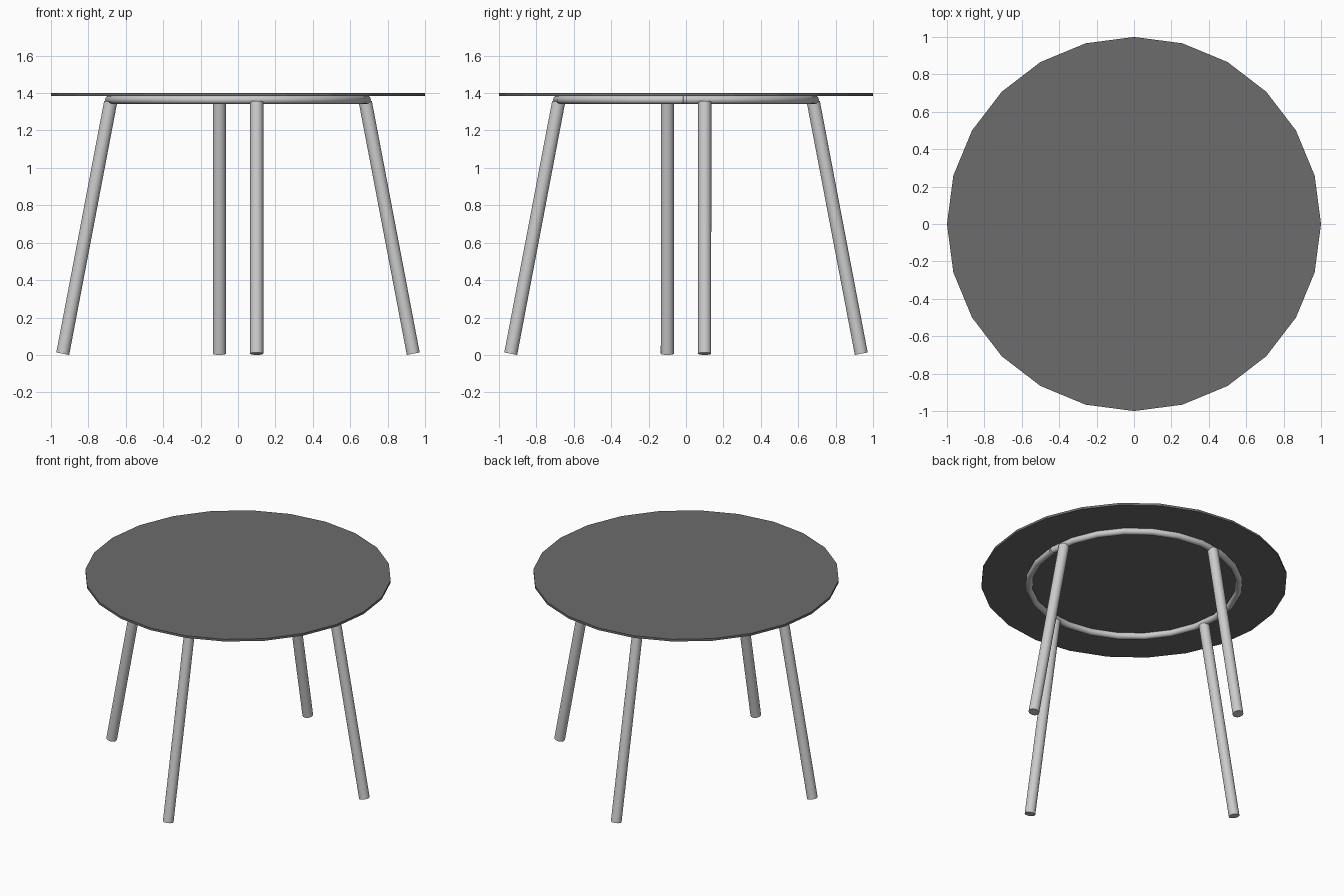
import bpy, bmesh
from math import radians, cos, sin
from mathutils import Vector, Matrix

if "Cube" in bpy.data.objects:
    bpy.data.objects.remove(bpy.data.objects["Cube"])


def smooth(ob):
    bpy.ops.object.select_all(action='DESELECT')
    ob.select_set(True)
    bpy.context.view_layer.objects.active = ob
    bpy.ops.object.shade_smooth_by_angle(angle=radians(35))


def rod(name, a, b, r, sides=24):
    a, b = Vector(a), Vector(b)
    bpy.ops.mesh.primitive_cylinder_add(vertices=sides, radius=r, depth=(b - a).length, location=(a + b) / 2)
    ob = bpy.context.object
    ob.name = name
    ob.rotation_euler = (b - a).to_track_quat('Z', 'Y').to_euler()
    smooth(ob)
    return ob


# table top: thin dark 24-sided disc
bpy.ops.mesh.primitive_cylinder_add(vertices=24, radius=1, depth=0.016, location=(0, 0, 1.392))
top = bpy.context.object
top.name = "table_top"
dark = bpy.data.materials.new("dark_top")
dark.diffuse_color = (0.15, 0.15, 0.15, 1)
dark.use_nodes = True
dark.node_tree.nodes["Principled BSDF"].inputs["Base Color"].default_value = dark.diffuse_color
top.data.materials.append(dark)

# support ring: bent tube with a narrow gap on the right
bm = bmesh.new()
R, r, gap = 0.688, 0.0225, radians(1.2)
turn = Matrix.Rotation(radians(90), 4, 'X')
prof = bmesh.ops.create_circle(bm, cap_ends=True, segments=16, radius=r,
                               matrix=Matrix.Translation((R, 0, 1.3645)) @ turn)
bmesh.ops.spin(bm, geom=bm.faces[:] + bm.edges[:] + bm.verts[:], cent=(0, 0, 0), axis=(0, 0, 1),
               angle=radians(360) - gap, steps=24, use_duplicate=False)
bmesh.ops.remove_doubles(bm, verts=bm.verts[:], dist=1e-5)
# close the starting end if the spin left it open
open_edges = [e for e in bm.edges if e.is_boundary]
if open_edges:
    bmesh.ops.holes_fill(bm, edges=open_edges)
bmesh.ops.recalc_face_normals(bm, faces=bm.faces[:])
me = bpy.data.meshes.new("support_ring")
bm.to_mesh(me)
bm.free()
ring = bpy.data.objects.new("support_ring", me)
bpy.context.collection.objects.link(ring)
smooth(ring)

# four splayed legs, each offset sideways from the centre line
for i, name in enumerate(("right_leg", "back_leg", "left_leg", "front_leg")):
    rot = Matrix.Rotation(radians(90 * i), 3, 'Z')
    rod(name, rot @ Vector((0.937, 0.1, 0.0065)), rot @ Vector((0.681, 0.1, 1.352)), 0.035)
